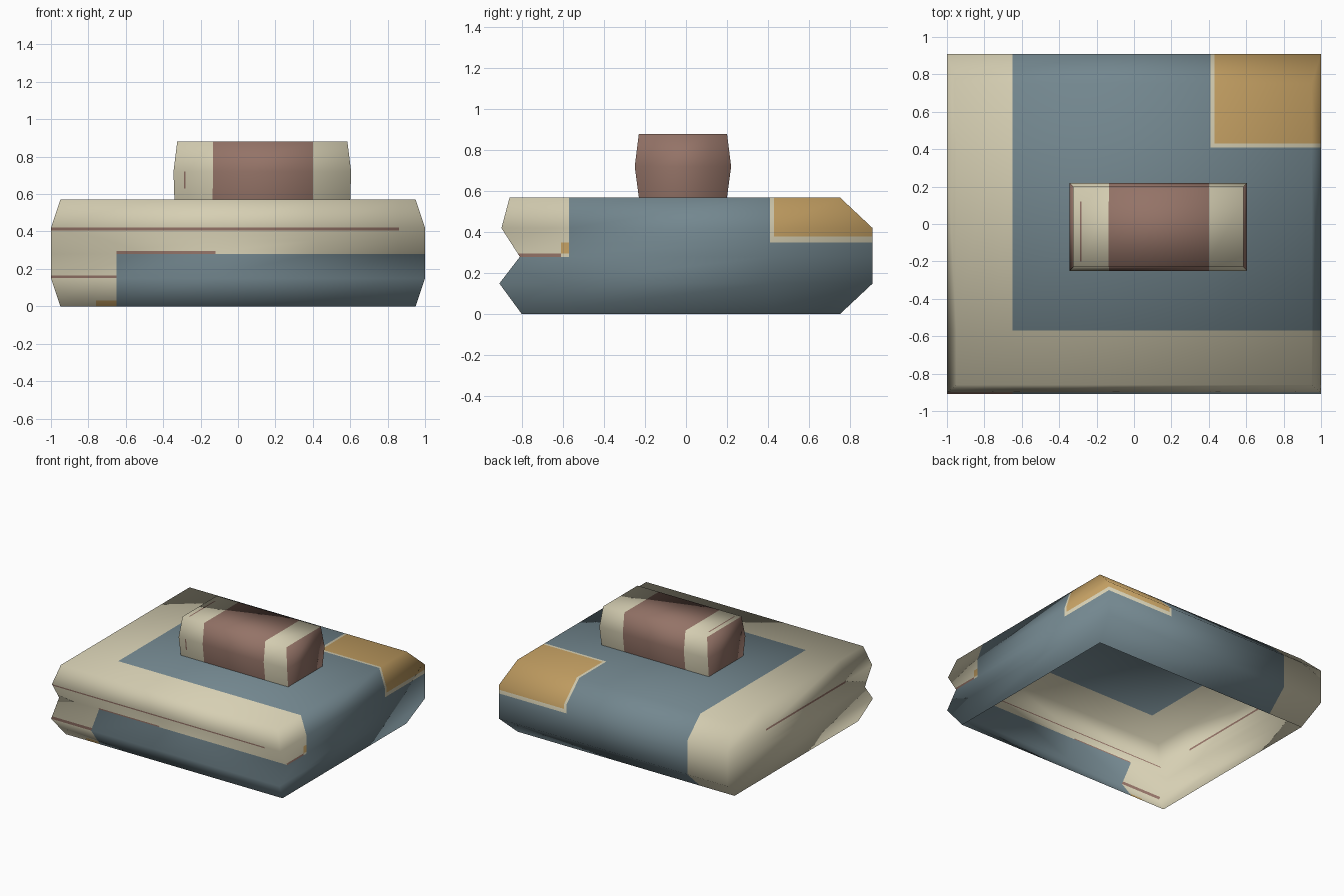
import bpy, bmesh
from mathutils import Vector

if "Cube" in bpy.data.objects:
    bpy.data.objects.remove(bpy.data.objects["Cube"])


def material(name, rgb):
    m = bpy.data.materials.new(name)
    lin = [((c / 255 + 0.055) / 1.055) ** 2.4 for c in rgb]
    m.diffuse_color = (*lin, 1)
    m.use_nodes = True
    m.node_tree.nodes["Principled BSDF"].inputs["Base Color"].default_value = m.diffuse_color
    return m


BLUE, CREAM, YELLOW, BROWN = range(4)
MATS = [material("slate_blue", (115, 135, 143)), material("cream", (214, 207, 179)),
        material("ochre", (200, 163, 101)), material("dusty_brown", (148, 115, 103))]


def shell(name, rings, cuts, rule):
    """Stack rectangular rings (z, x0, x1, y0, y1), cap the top, cut and colour."""
    bm = bmesh.new()
    loops = [[bm.verts.new(p) for p in ((x0, y0, z), (x1, y0, z), (x1, y1, z), (x0, y1, z))]
             for z, x0, x1, y0, y1 in rings]
    for a, b in zip(loops, loops[1:]):
        for i in range(4):
            j = (i + 1) % 4
            bm.faces.new((a[i], a[j], b[j], b[i]))
    bm.faces.new(loops[-1])
    bm.normal_update()
    # keep the soft vertex normals of the uncut shell through the colour cuts
    keep = bm.verts.layers.float_vector.new("soft")
    for v in bm.verts:
        v[keep] = v.normal
    for axis, values in enumerate(cuts):
        no = Vector((axis == 0, axis == 1, axis == 2))
        for value in values:
            bmesh.ops.bisect_plane(bm, geom=bm.verts[:] + bm.edges[:] + bm.faces[:],
                                   dist=1e-5, plane_co=no * value, plane_no=no)
    bm.normal_update()
    for f in bm.faces:
        f.smooth = True
        f.material_index = rule(f.calc_center_median(), f.normal)
    bm.verts.index_update()
    soft = []
    for v in bm.verts:
        n = Vector(v[keep])
        soft.append((n if n.length > 0.01 else v.normal).normalized()[:])
    bm.verts.layers.float_vector.remove(keep)
    me = bpy.data.meshes.new(name)
    bm.to_mesh(me)
    bm.free()
    for m in MATS:
        me.materials.append(m)
    me.normals_split_custom_set_from_vertices(soft)
    ob = bpy.data.objects.new(name, me)
    bpy.context.collection.objects.link(ob)
    return ob


def body_colour(c, n):
    x, y, z = c
    front, left, right = n.y < -0.3, n.x < -0.5, n.x > 0.5
    # thin worn seams
    if front and 0.405 < z < 0.42 and x < 0.86:
        return BROWN
    if left and 0.405 < z < 0.42 and -0.57 < y < 0.43:
        return BROWN
    if front and 0.15 < z < 0.165 and x < -0.65:
        return BROWN
    if 0.28 < z < 0.295 and ((front and -0.65 < x < -0.12) or (right and y < -0.61)):
        return BROWN
    # small ochre patches
    if front and z < 0.03 and -0.76 < x < -0.65:
        return YELLOW
    if right and -0.61 < y < -0.57 and 0.295 < z < 0.35:
        return YELLOW
    # ochre corner with a cream border
    if x > 0.43 and y > 0.43 and z > 0.38:
        return YELLOW
    if x > 0.41 and y > 0.41 and z > 0.35:
        return CREAM
    # cream left side and upper front
    if x < -0.65 or (y < -0.57 and z > 0.28):
        return CREAM
    return BLUE


def block_colour(c, n):
    if abs(n.x) > 0.8:
        return BROWN
    if -0.29 < c.x < -0.28 and ((n.z > 0.8 and -0.2 < c.y < 0.12) or
                                (n.y < -0.5 and 0.63 < c.z < 0.72)):
        return BROWN
    return CREAM if c.x < -0.135 or c.x > 0.40 else BROWN


# hollow body, open underneath, with a groove along the front
shell("body",
      [(0.0, -0.95, 0.95, -0.80, 0.75),
       (0.15, -1, 1, -0.91, 0.91),
       (0.28, -1, 1, -0.81, 0.91),
       (0.42, -1, 1, -0.90, 0.91),
       (0.57, -0.95, 0.95, -0.86, 0.75)],
      [(-0.76, -0.65, -0.12, 0.41, 0.43, 0.86),
       (-0.61, -0.57, 0.41, 0.43),
       (0.03, 0.165, 0.295, 0.35, 0.38, 0.405)],
      body_colour)

# small block on top
shell("top_block",
      [(0.57, -0.34, 0.60, -0.23, 0.20),
       (0.72, -0.345, 0.605, -0.25, 0.22),
       (0.88, -0.325, 0.585, -0.23, 0.20)],
      [(-0.29, -0.28, -0.135, 0.40), (-0.2, 0.12), (0.63,)],
      block_colour)
